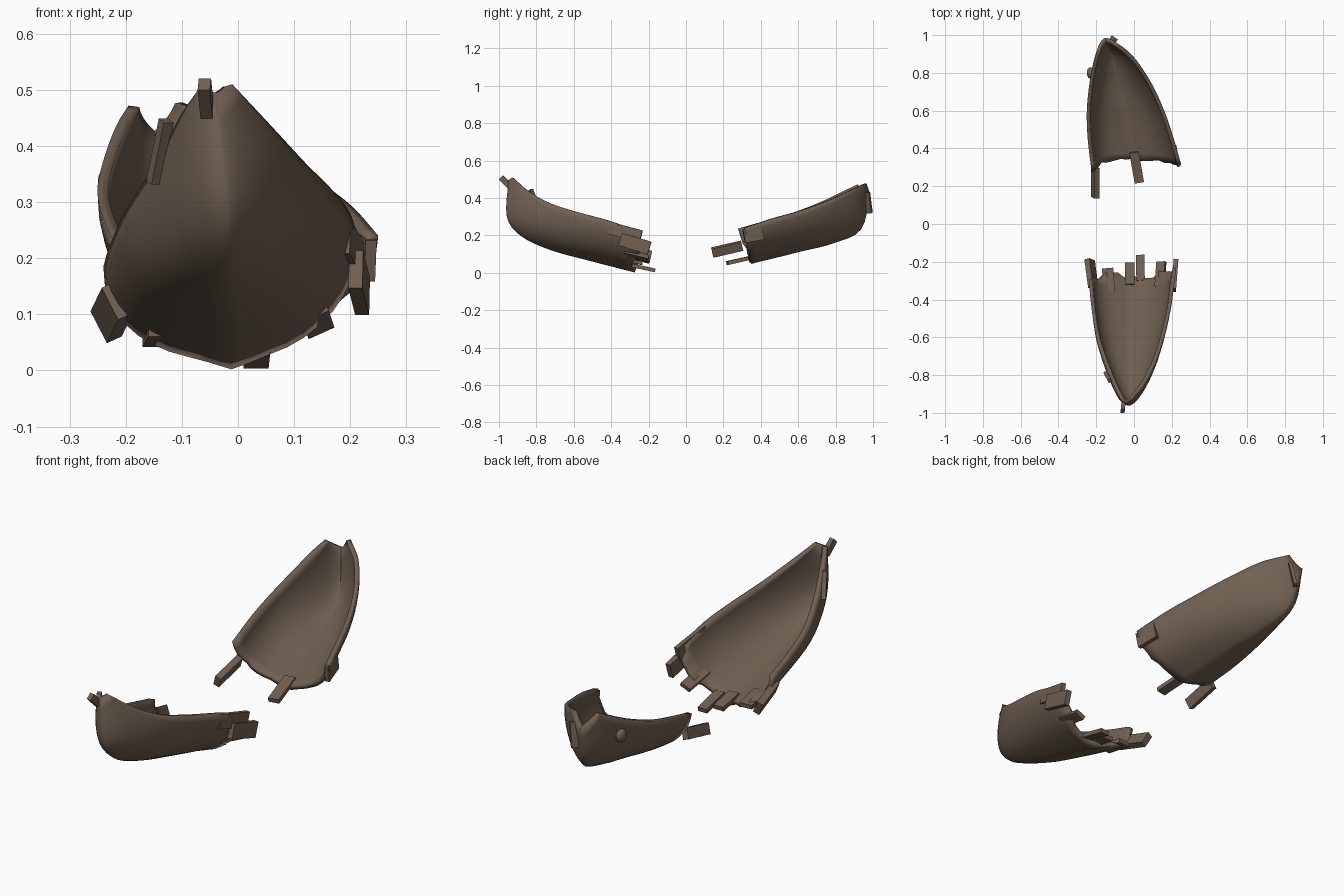
import bpy, bmesh, math, random
from mathutils import Vector, Matrix

if "Cube" in bpy.data.objects:
    bpy.data.objects.remove(bpy.data.objects["Cube"])

random.seed(4)
wood = bpy.data.materials.new("dark_brown_wood")
wood.diffuse_color = (0.165, 0.118, 0.084, 1)
wood.use_nodes = True
wood.node_tree.nodes["Principled BSDF"].inputs["Base Color"].default_value = wood.diffuse_color


def add_object(name, bm):
    mesh = bpy.data.meshes.new(name)
    bm.to_mesh(mesh)
    bm.free()
    mesh.materials.append(wood)
    ob = bpy.data.objects.new(name, mesh)
    bpy.context.collection.objects.link(ob)
    return ob


def spline(pts, t):
    # Catmull-Rom through the station points, t from 0 to 1
    p = [Vector(q) for q in pts]
    p = [2 * p[0] - p[1]] + p + [2 * p[-1] - p[-2]]
    u = t * (len(pts) - 1)
    i = min(int(u), len(pts) - 2)
    u -= i
    a, b, c, d = p[i:i + 4]
    return 0.5 * (2 * b + (c - a) * u + (2 * a - 5 * b + 4 * c - d) * u * u
                  + (3 * b - a - 3 * c + d) * u ** 3)


def hull(name, left, keel, right, out, jag, rows=20, half=10):
    # loft U sections that sharpen to a V at the tip, with a splintered open end
    bm = bmesh.new()
    grid = []
    for j in range(rows + 1):
        t = j / rows
        l, k, r = (spline(c, t) for c in (left, keel, right))
        row = []
        for i in range(-half, half + 1):
            edge, n = (l, 2.2) if i < 0 else (r, 1.9)
            n -= 0.6 * t ** 2
            ang = abs(i) / half * math.pi / 2
            a = max(math.sin(ang), 0) ** (2 / n)
            b = 1 - max(math.cos(ang), 0) ** (2 / n)
            y = k.y + (edge.y - k.y) * b
            if j == 0:
                y += out * random.uniform(-jag, jag)
            # low keel ridge along the middle
            z = k.z + (edge.z - k.z) * b + 0.015 * (1 - t) * min(1, a * 4) * (1 - b)
            row.append(bm.verts.new((k.x + (edge.x - k.x) * a, y, z)))
        grid.append(row)
    for j in range(rows):
        for i in range(2 * half):
            f = [grid[j][i], grid[j][i + 1], grid[j + 1][i + 1], grid[j + 1][i]]
            bm.faces.new(f if out > 0 else f[::-1])
    ob = add_object(name, bm)
    mod = ob.modifiers.new("thickness", 'SOLIDIFY')
    mod.thickness = 0.02
    mod.offset = -1
    bpy.context.view_layer.objects.active = ob
    ob.select_set(True)
    bpy.ops.object.shade_smooth_by_angle(angle=math.radians(40))
    ob.select_set(False)


def plank(name, start, end, width, thick, roll=0):
    # board between two points; roll 0 lies flat, 90 stands on edge
    s, e = Vector(start), Vector(end)
    d = (e - s).normalized()
    side = d.cross(Vector((0, 0, 1))).normalized()
    up = side.cross(d)
    rot = Matrix((side, d, up)).transposed() @ Matrix.Rotation(math.radians(roll), 3, 'Y')
    bm = bmesh.new()
    bmesh.ops.create_cube(bm, size=1)
    for v in bm.verts:
        v.co = (s + e) / 2 + rot @ Vector((v.co.x * width, v.co.y * (e - s).length, v.co.z * thick))
    return add_object(name, bm)


# front hull half
hull("front_hull",
     [(-.24, -.28, .185), (-.228, -.42, .225), (-.2, -.6, .285), (-.15, -.75, .365), (-.105, -.86, .45), (-.07, -.93, .502)],
     [(-.012, -.275, .002), (-.015, -.5, .06), (-.02, -.72, .12), (-.02, -.88, .195), (-.02, -.958, .3), (-.04, -.95, .495)],
     [(.215, -.265, .225), (.2, -.42, .28), (.165, -.58, .325), (.12, -.72, .37), (.06, -.84, .435), (-.01, -.93, .51)], 1, .025)

# rear hull half, rolled to one side
hull("rear_hull",
     [(-.225, .28, .235), (-.245, .45, .285), (-.25, .6, .33), (-.235, .75, .39), (-.215, .85, .44), (-.195, .915, .472)],
     [(0, .345, .048), (-.03, .48, .08), (-.05, .62, .115), (-.09, .78, .155), (-.125, .935, .23), (-.15, .985, .42)],
     [(.25, .315, .24), (.208, .46, .288), (.16, .6, .327), (.09, .75, .38), (.0, .88, .44), (-.1, .965, .478)], -1, .008)

# splintered planks at the front half's break
plank("left_side_plank", (-.215, -.34, .125), (-.235, -.19, .083), .065, .03, 65)
plank("right_side_plank", (.21, -.35, .18), (.222, -.195, .132), .07, .025, 90)
plank("right_rail_board", (.19, -.41, .24), (.213, -.24, .195), .065, .02, 90)
plank("floor_plank_left", (-.13, -.36, .07), (-.14, -.235, .052), .06, .02)
plank("floor_plank_middle", (-.022, -.32, .045), (-.022, -.205, .022), .05, .02)
plank("floor_plank_right", (.035, -.3, .042), (.032, -.165, .013), .045, .02)
plank("floor_plank_far_right", (.135, -.33, .105), (.145, -.2, .075), .05, .02, -25)

# splintered planks at the rear half's break
plank("rear_side_plank", (-.205, .3, .145), (-.205, .14, .108), .05, .028, 70)
plank("rear_floor_plank", (.0, .38, .088), (.028, .22, .052), .05, .02)
plank("rear_rail_splinter", (.215, .41, .215), (.236, .31, .195), .075, .02, 90)

# broken bits at the tips and rails
plank("bow_splinter", (-.055, -.94, .46), (-.06, -.99, .51), .022, .03)
plank("bow_side_splinter", (-.15, -.79, .335), (-.128, -.83, .445), .02, .02)
plank("stern_splinter", (-.12, .982, .32), (-.1, .968, .43), .03, .015)

# knob on the rear half's left side
bm = bmesh.new()
bmesh.ops.create_uvsphere(bm, u_segments=16, v_segments=8, radius=1,
                          matrix=Matrix.Translation((-.23, .8, .335)) @ Matrix.Diagonal((.02, .03, .03, 1)))
for f in bm.faces:
    f.smooth = True
add_object("hull_knob", bm)
